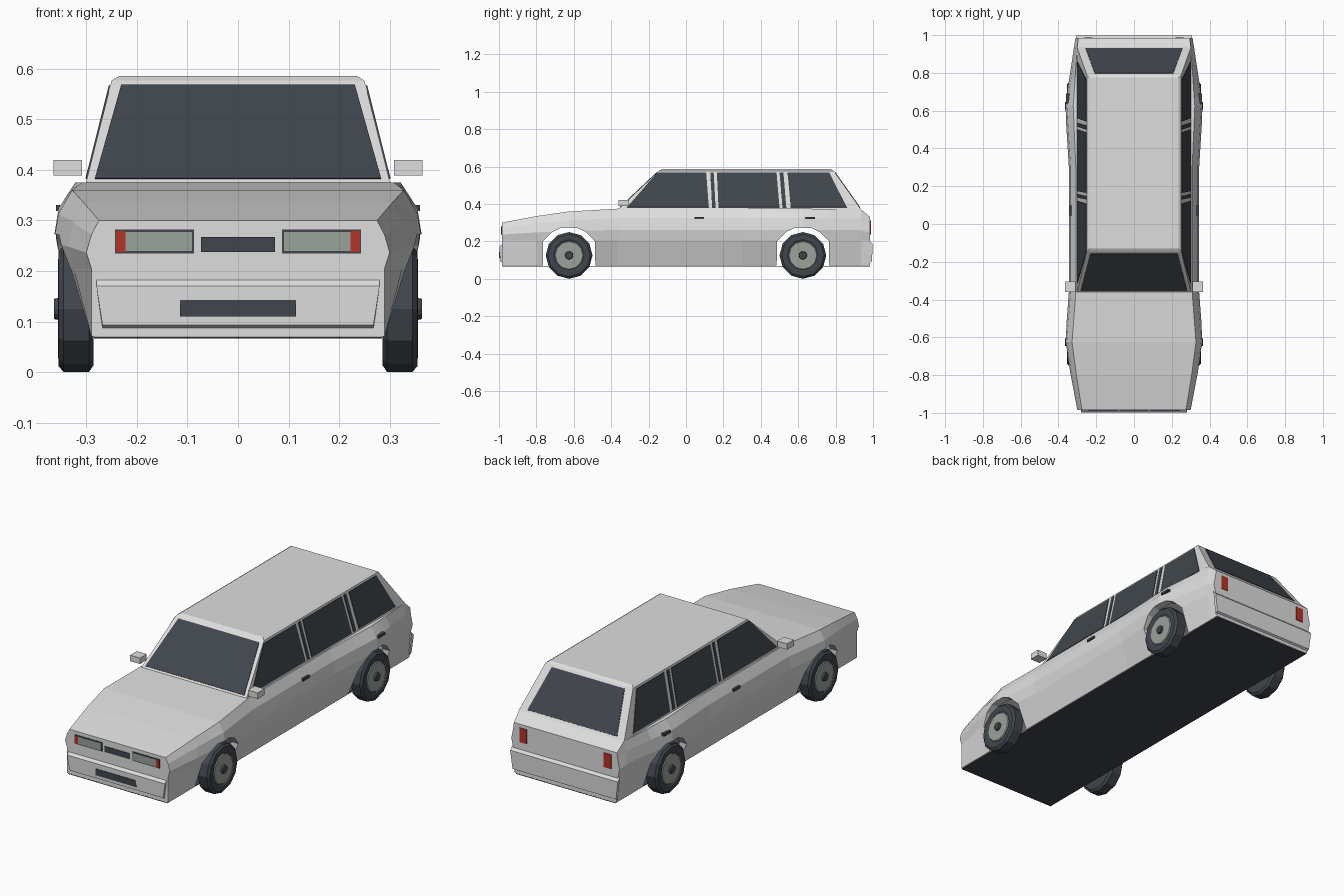
import bpy, bmesh, math
from mathutils import Vector

cube = bpy.data.objects.get("Cube")
if cube:
    bpy.data.objects.remove(cube, do_unlink=True)


def material(name, rgb):
    m = bpy.data.materials.new(name)
    m.use_nodes = True
    m.diffuse_color = (*rgb, 1)
    m.node_tree.nodes["Principled BSDF"].inputs["Base Color"].default_value = (*rgb, 1)
    return m


PAINT = material("light_grey_paint", (0.73, 0.73, 0.73))
DARK = material("dark_slate", (0.052, 0.061, 0.073))
SILVER = material("dull_silver", (0.33, 0.36, 0.33))
RED = material("lamp_red", (0.46, 0.033, 0.021))


def finish(name, bm, *mats):
    bmesh.ops.recalc_face_normals(bm, faces=bm.faces)
    mesh = bpy.data.meshes.new(name)
    bm.to_mesh(mesh)
    bm.free()
    for m in mats:
        mesh.materials.append(m)
    ob = bpy.data.objects.new(name, mesh)
    bpy.context.collection.objects.link(ob)
    return ob


def hull(name, points, mat):
    bm = bmesh.new()
    verts = [bm.verts.new(p) for p in points]
    bmesh.ops.convex_hull(bm, input=verts)
    bmesh.ops.dissolve_limit(bm, angle_limit=0.01, verts=bm.verts, edges=bm.edges)
    return finish(name, bm, mat)


def plate(name, quad, mat, thick=0.003):
    """Thin panel lying on a planar outline."""
    q = [Vector(p) for p in quad]
    n = (q[1] - q[0]).cross(q[2] - q[0]).normalized() * thick
    return hull(name, [p + n for p in q] + [p - n for p in q], mat)


def box(name, x, y, z, mat):
    return hull(name, [(a, b, c) for a in x for b in y for c in z], mat)


def interp(table, v):
    """Piecewise linear lookup of rows keyed by their first number."""
    if v <= table[0][0]:
        return table[0][1:]
    for a, b in zip(table, table[1:]):
        if v <= b[0]:
            t = (v - a[0]) / (b[0] - a[0])
            return [p + (q - p) * t for p, q in zip(a[1:], b[1:])]
    return table[-1][1:]


# Lower body: y, widest half width, deck half width, deck height
AXLE = 0.625
FLOOR = 0.07
KEYS = [(-0.985, 0.3, 0.275, 0.3), (-0.8, 0.335, 0.305, 0.335), (-AXLE, 0.365, 0.328, 0.36),
        (-0.36, 0.345, 0.308, 0.375), (0.3, 0.345, 0.308, 0.375), (AXLE, 0.365, 0.322, 0.375),
        (0.935, 0.318, 0.3, 0.372), (0.985, 0.31, 0.295, 0.33)]
ARCH = [(0, 0.272), (0.045, 0.272), (0.09, 0.25), (0.139, 0.2), (0.14, FLOOR)]


def section(y):
    wide, deck, top = interp(KEYS, y)
    low = interp(ARCH, abs(abs(y) - AXLE))[0]
    rise = top - 0.205
    prof = [(FLOOR, 0.29), (0.205, wide - 0.01), (0.205 + rise * 0.33, wide),
            (0.205 + rise * 0.7, wide - 0.01), (top, deck)]
    pts = [(interp(prof, max(z, low))[0], max(z, low)) for z, _ in prof]
    return [(pts[0][0] - 0.04, low)] + pts


stations = {k[0] for k in KEYS}
for side in (-1, 1):
    for d, _ in ARCH:
        stations |= {side * AXLE - d, side * AXLE + d}
bm = bmesh.new()
rings = []
for y in sorted(stations):
    half = section(y)
    rings.append([bm.verts.new((x, y, z)) for x, z in half]
                 + [bm.verts.new((-x, y, z)) for x, z in reversed(half)])
for a, b in zip(rings, rings[1:]):
    for i in range(len(a) - 1):
        bm.faces.new((a[i], a[i + 1], b[i + 1], b[i]))
bm.faces.new(rings[0])
bm.faces.new(rings[-1])
bmesh.ops.remove_doubles(bm, verts=bm.verts, dist=0.0002)
bmesh.ops.dissolve_degenerate(bm, dist=0.0001, edges=bm.edges)
finish("lower_body", bm, PAINT)
box("underbody_floor", (-0.285, 0.285), (-0.984, 0.984), (0.066, 0.069), DARK)


# Bumpers with a sloped upper lip
def bumper(name, s, top, wide):
    pts = []
    for x in (-1, 1):
        pts += [(x * wide, s * 0.98, top), (x * wide, s * 0.997, top - 0.018),
                (x * (wide - 0.012), s * 0.995, 0.093), (x * (wide - 0.012), s * 0.98, 0.085)]
    hull(name, pts, PAINT)


bumper("front_bumper", -1, 0.188, 0.28)
bumper("rear_bumper", 1, 0.205, 0.308)

# Cabin with a lightly crowned roof
BASE, EAVE = 0.37, 0.577
cabin = []
for s in (-1, 1):
    cabin += [(s * 0.302, -0.365, BASE), (s * 0.302, 0.937, BASE),
              (s * 0.25, -0.145, EAVE), (s * 0.25, 0.79, EAVE),
              (s * 0.235, -0.13, 0.586), (s * 0.235, 0.775, 0.586)]
hull("cabin", cabin, PAINT)


def rise(z):
    return (z - BASE) / (EAVE - BASE)


def side_x(z):
    return 0.302 - 0.052 * rise(z)


# Windscreen and tailgate glass
LOW, HIGH = 0.382, 0.567
for name, y0, run, wl, wh in (("windscreen", -0.365, 0.22, 0.283, 0.231),
                              ("tailgate_glass", 0.937, -0.147, 0.256, 0.208)):
    yl, yh = y0 + run * rise(LOW), y0 + run * rise(HIGH)
    plate(name, [(-wl, yl, LOW), (wl, yl, LOW), (wh, yh, HIGH), (-wh, yh, HIGH)], DARK)

# Side glass and pillar strips: y of lower front, lower rear, upper rear, upper front
PANES = {"front_door_glass": (-0.315, 0.122, 0.108, -0.155),
         "front_pillar_strip": (0.14, 0.158, 0.148, 0.13),
         "rear_door_glass": (0.174, 0.5, 0.484, 0.165),
         "rear_pillar_strip": (0.516, 0.536, 0.521, 0.5),
         "cargo_glass": (0.56, 0.86, 0.766, 0.543)}
for side, s in (("left", 1), ("right", -1)):
    for name, ys in PANES.items():
        plate(f"{side}_{name}", [(s * side_x(z), y, z) for y, z in
                                 zip(ys, (LOW, LOW, HIGH, HIGH))], DARK)

    def span(a, b):
        return (s * a, s * b)

    # Mirrors and door handles
    box(f"{side}_mirror", span(0.309, 0.365), (-0.36, -0.305), (0.389, 0.42), PAINT)
    box(f"{side}_front_door_handle", span(0.325, 0.343), (0.045, 0.097), (0.319, 0.331), DARK)
    box(f"{side}_rear_door_handle", span(0.34, 0.36), (0.637, 0.69), (0.319, 0.331), DARK)

    # Lamps
    box(f"{side}_headlamp_frame", span(0.087, 0.243), (-0.987, -0.98), (0.235, 0.282), DARK)
    box(f"{side}_headlamp_lens", span(0.091, 0.223), (-0.989, -0.982), (0.24, 0.277), SILVER)
    box(f"{side}_front_marker", span(0.223, 0.241), (-0.989, -0.982), (0.238, 0.279), RED)
    box(f"{side}_tail_lamp", span(0.22, 0.262), (0.98, 0.988), (0.238, 0.312), RED)

# Grille and lower intake
box("grille", (-0.073, 0.073), (-0.988, -0.98), (0.238, 0.267), DARK)
box("lower_intake", (-0.115, 0.115), (-0.999, -0.992), (0.11, 0.143), DARK)

# Wheels: turned profile of outward distance and radius
PROFILE = [(0.286, 0), (0.286, 0.112), (0.295, 0.125), (0.345, 0.125), (0.355, 0.113),
           (0.356, 0.088), (0.35, 0.078), (0.354, 0.074), (0.354, 0.022),
           (0.364, 0.02), (0.364, 0)]
SIDES = 12


def wheel(name, s, y):
    bm = bmesh.new()
    loops = []
    for x, r in PROFILE:
        loops.append([bm.verts.new((s * x, y + r * math.sin(a), 0.125 + r * math.cos(a)))
                      for a in (i * math.tau / SIDES for i in range(SIDES))])
    for k, (a, b) in enumerate(zip(loops, loops[1:])):
        for i in range(SIDES):
            j = (i + 1) % SIDES
            f = bm.faces.new((a[i], a[j], b[j], b[i]))
            f.material_index = int(k in (6, 7))
    bmesh.ops.remove_doubles(bm, verts=bm.verts, dist=0.0001)
    finish(name, bm, DARK, SILVER)


for end, y in (("front", -AXLE), ("rear", AXLE)):
    for side, s in (("left", 1), ("right", -1)):
        wheel(f"{end}_{side}_wheel", s, y)
